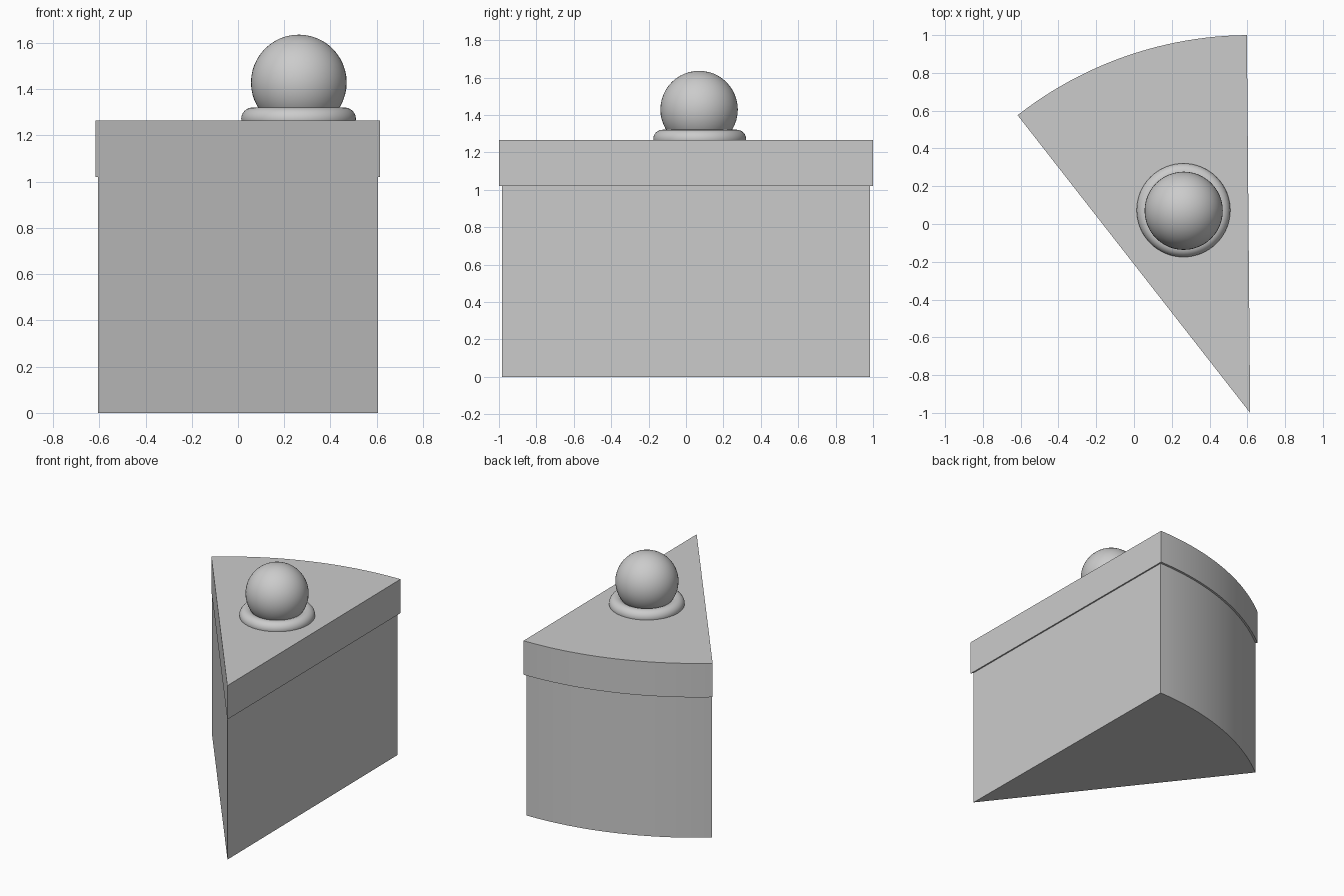
import bpy, bmesh, math

if "Cube" in bpy.data.objects:
    bpy.data.objects.remove(bpy.data.objects["Cube"])

TIP, RADIUS = (0.615, -1.0), 2.0
A0, A1, STEPS = math.radians(90.5), math.radians(128.0), 24


def smooth(obj):
    bpy.ops.object.select_all(action='DESELECT')
    obj.select_set(True)
    bpy.context.view_layer.objects.active = obj
    bpy.ops.object.shade_smooth_by_angle(angle=math.radians(30))


def wedge(name, scale, z0, z1):
    """Upright pie slice, scaled about the model's centre."""
    pts = [TIP]
    for i in range(STEPS + 1):
        a = A0 + (A1 - A0) * i / STEPS
        pts.append((TIP[0] + RADIUS * math.cos(a), TIP[1] + RADIUS * math.sin(a)))
    bm = bmesh.new()
    base = bm.faces.new([bm.verts.new((x * scale, y * scale, z0)) for x, y in pts])
    ext = bmesh.ops.extrude_face_region(bm, geom=[base], use_keep_orig=True)
    top = [v for v in ext['geom'] if isinstance(v, bmesh.types.BMVert)]
    bmesh.ops.translate(bm, verts=top, vec=(0, 0, z1 - z0))
    bmesh.ops.recalc_face_normals(bm, faces=bm.faces)
    mesh = bpy.data.meshes.new(name)
    bm.to_mesh(mesh)
    bm.free()
    obj = bpy.data.objects.new(name, mesh)
    bpy.context.collection.objects.link(obj)
    smooth(obj)


# Cake slice and slightly wider icing layer
wedge("cake_body", 0.983, 0.0, 1.02)
wedge("icing_layer", 1.0, 1.02, 1.265)

# Cream ring
bpy.ops.mesh.primitive_torus_add(major_segments=64, minor_segments=24,
                                 major_radius=0.199, minor_radius=0.049,
                                 location=(0.262, 0.073, 1.272))
ring = bpy.context.object
ring.name = "cream_ring"
smooth(ring)

# Cherry
bpy.ops.mesh.primitive_uv_sphere_add(segments=48, ring_count=24, radius=0.207,
                                     location=(0.263, 0.07, 1.429))
cherry = bpy.context.object
cherry.name = "cherry"
smooth(cherry)
